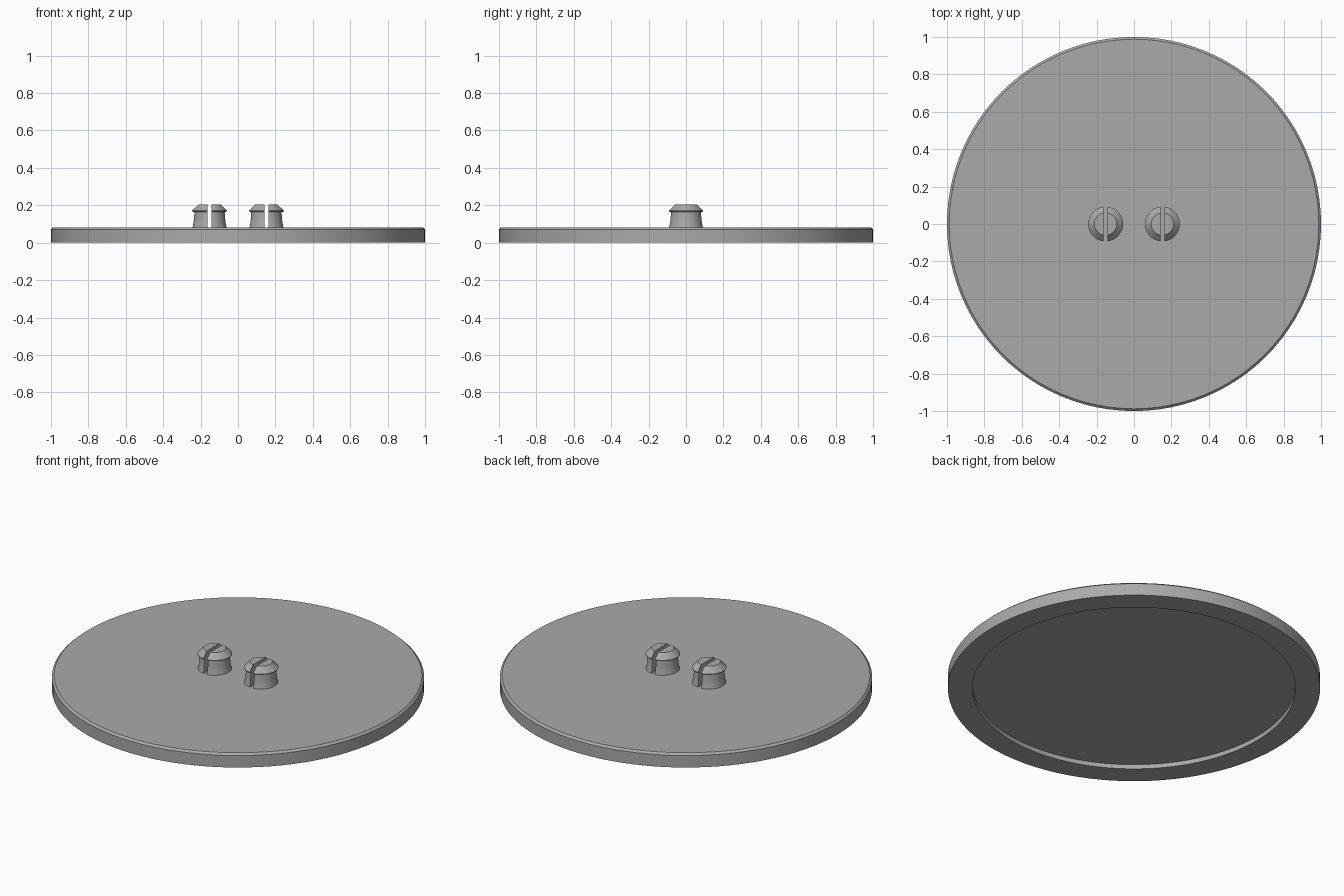
import bpy, bmesh, math

if "Cube" in bpy.data.objects:
    bpy.data.objects.remove(bpy.data.objects["Cube"])

grey = bpy.data.materials.new("grey plastic")
grey.diffuse_color = (0.40, 0.40, 0.40, 1)
grey.use_nodes = True
grey.node_tree.nodes["Principled BSDF"].inputs["Base Color"].default_value = grey.diffuse_color


def lathe(name, profile, segments, x=0.0):
    """Spin an (r, z) profile, starting and ending on the axis, around z."""
    bm = bmesh.new()
    verts = [bm.verts.new((r, 0, z)) for r, z in profile]
    edges = [bm.edges.new(p) for p in zip(verts, verts[1:])]
    bmesh.ops.spin(bm, geom=verts + edges, cent=(0, 0, 0), axis=(0, 0, 1),
                   angle=2 * math.pi, steps=segments, use_duplicate=False)
    bmesh.ops.remove_doubles(bm, verts=bm.verts, dist=1e-5)
    bmesh.ops.recalc_face_normals(bm, faces=bm.faces)
    mesh = bpy.data.meshes.new(name)
    bm.to_mesh(mesh)
    bm.free()
    mesh.materials.append(grey)
    obj = bpy.data.objects.new(name, mesh)
    obj.location.x = x
    bpy.context.collection.objects.link(obj)
    return obj


def smooth(obj):
    bpy.ops.object.select_all(action='DESELECT')
    obj.select_set(True)
    bpy.context.view_layer.objects.active = obj
    bpy.ops.object.shade_smooth_by_angle(angle=math.radians(25))


# Round plate with a chamfered top rim and a shallow recess underneath
plate = lathe("plate", [(0, 0.026), (0.868, 0.026), (0.868, 0), (1, 0),
                        (1, 0.071), (0.988, 0.082), (0, 0.082)], 96)
smooth(plate)

# Snap pegs: flared neck, overhanging lip and tapered head
peg_profile = [(0, 0.082), (0.091, 0.082), (0.086, 0.105), (0.083, 0.13),
               (0.081, 0.163), (0.093, 0.167), (0.093, 0.171),
               (0.06, 0.203), (0, 0.203)]
for side, x in (("left", -0.152), ("right", 0.152)):
    peg = lathe(side + "_peg", peg_profile, 40, x)
    # Slot splitting the peg front to back
    bpy.ops.mesh.primitive_cube_add(size=1, location=(x, 0, 0.15))
    slot = bpy.context.object
    slot.name = side + "_slot_cutter"
    slot.scale = (0.023, 0.3, 0.2)
    slot.hide_render = True
    slot.hide_viewport = False
    slot.display_type = 'WIRE'
    cut = peg.modifiers.new("slot", 'BOOLEAN')
    cut.operation = 'DIFFERENCE'
    cut.solver = 'EXACT'
    cut.object = slot
    bpy.context.view_layer.objects.active = peg
    bpy.ops.object.modifier_apply(modifier=cut.name)
    bpy.data.objects.remove(slot)
    smooth(peg)
